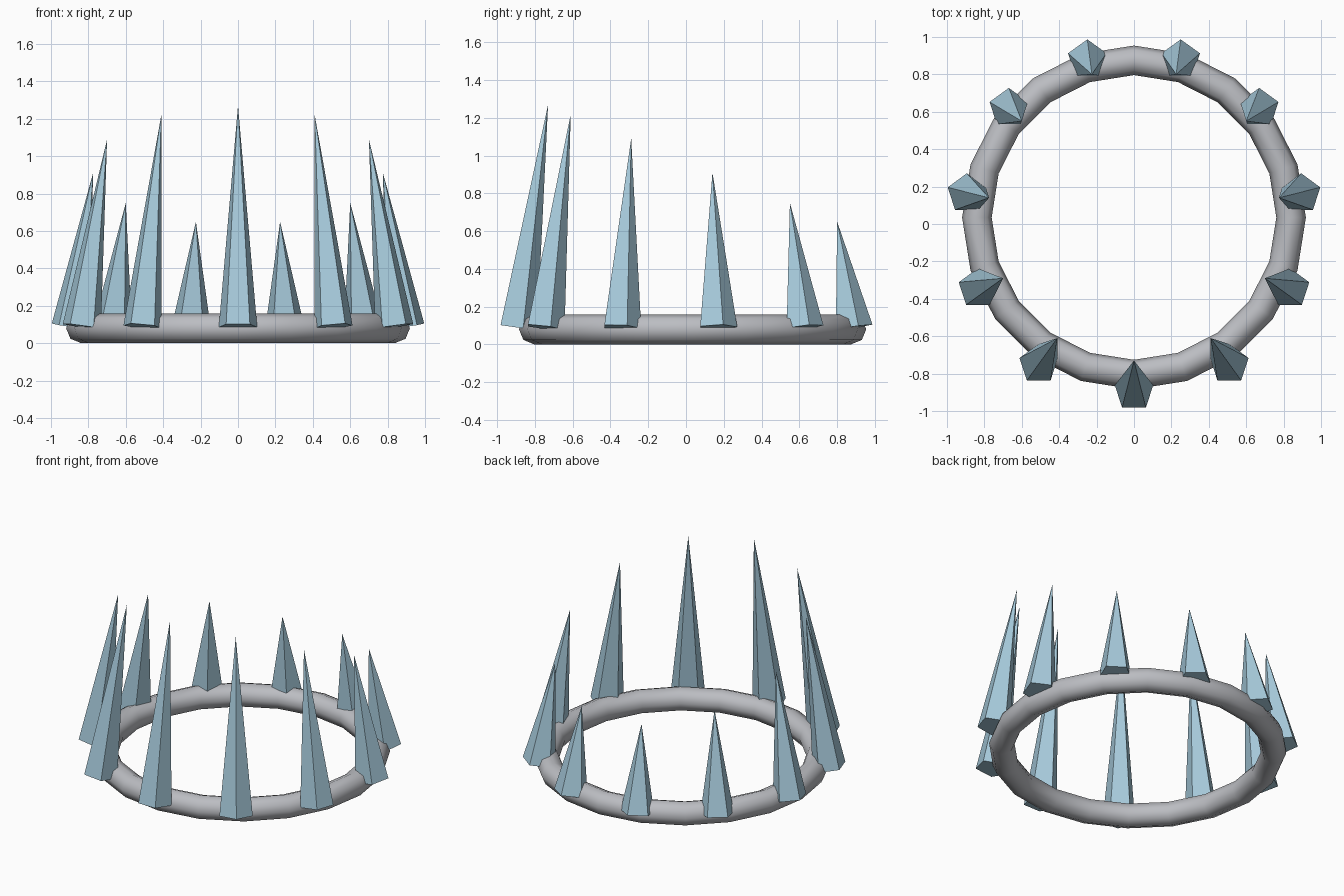
import bpy, bmesh, math
from mathutils import Vector, Matrix

cube = bpy.data.objects.get("Cube")
if cube:
    bpy.data.objects.remove(cube, do_unlink=True)


def material(name, rgb):
    mat = bpy.data.materials.new(name)
    mat.use_nodes = True
    mat.diffuse_color = (*rgb, 1)
    mat.node_tree.nodes["Principled BSDF"].inputs["Base Color"].default_value = (*rgb, 1)
    return mat


grey = material("band grey", (0.50, 0.51, 0.54))
blue = material("ice blue", (0.39, 0.60, 0.72))

# Band: a smooth ring with twenty segments
bpy.ops.mesh.primitive_torus_add(major_segments=20, minor_segments=8,
                                 major_radius=0.84, minor_radius=0.079,
                                 location=(0, 0.035, 0.08))
band = bpy.context.object
band.name = "band"
band.data.materials.append(grey)
bpy.ops.object.shade_smooth()


# Spikes: five-sided pyramids leaning inward, shorter toward the back
def spike(name, base, tip):
    base, tip = Vector(base), Vector(tip)
    axis = tip - base
    bm = bmesh.new()
    bmesh.ops.create_cone(bm, cap_ends=True, segments=5, radius1=0.108,
                          radius2=0, depth=axis.length)
    # Point one corner to the back, stand on the base, then lean
    back = max(bm.verts, key=lambda v: v.co.xy.length).co
    spin = Matrix.Rotation(math.pi / 2 - math.atan2(back.y, back.x), 4, "Z")
    lean = Vector((0, 0, 1)).rotation_difference(axis).to_matrix().to_4x4()
    lift = Matrix.Translation((0, 0, axis.length / 2))
    bm.transform(Matrix.Translation(base) @ lean @ lift @ spin)
    mesh = bpy.data.meshes.new(name)
    bm.to_mesh(mesh)
    bm.free()
    mesh.materials.append(blue)
    obj = bpy.data.objects.new(name, mesh)
    bpy.context.collection.objects.link(obj)


# Base x, y, then tip x, y, z for one side, front to back
spots = [
    ("front", 0, -0.895, 0, -0.73, 1.27),
    ("front_side", 0.51, -0.75, 0.41, -0.61, 1.22),
    ("side_front", 0.835, -0.345, 0.70, -0.29, 1.09),
    ("side_back", 0.894, 0.163, 0.775, 0.14, 0.91),
    ("back_side", 0.67, 0.62, 0.60, 0.55, 0.75),
    ("back", 0.25, 0.88, 0.225, 0.80, 0.65),
]
for label, x, y, tx, ty, tz in spots:
    if x == 0:
        spike(label + "_spike", (x, y, 0.09), (tx, ty, tz))
        continue
    for side, s in (("left", 1), ("right", -1)):
        spike(f"{label}_spike_{side}", (s * x, y, 0.09), (s * tx, ty, tz))
